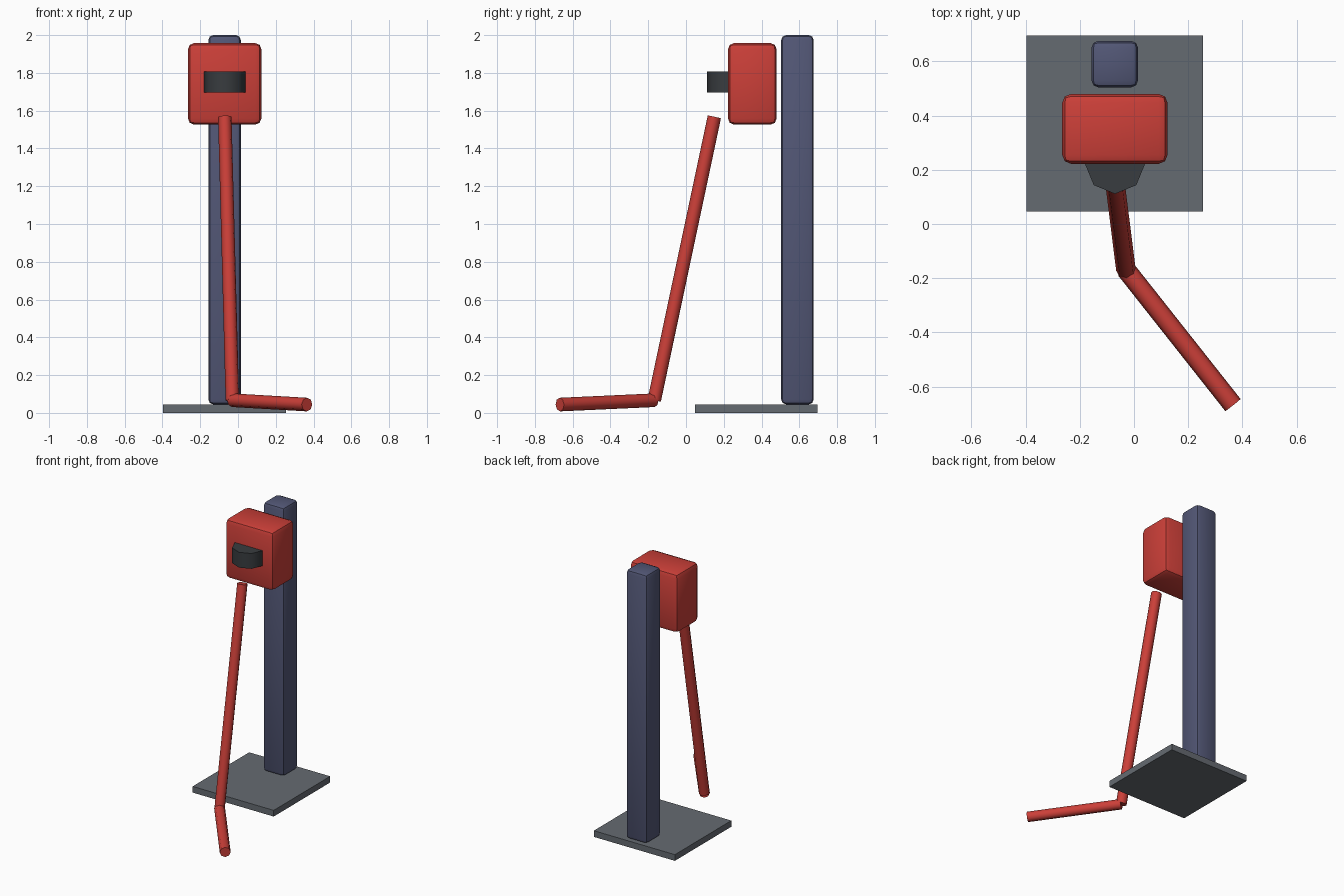
import bpy, math
from mathutils import Vector

if "Cube" in bpy.data.objects:
    bpy.data.objects.remove(bpy.data.objects["Cube"])


def material(name, rgb):
    m = bpy.data.materials.new(name)
    m.diffuse_color = (*rgb, 1)
    m.use_nodes = True
    m.node_tree.nodes["Principled BSDF"].inputs["Base Color"].default_value = m.diffuse_color
    return m


RED = material("red", (0.60, 0.05, 0.04))
BLUE = material("slate_blue", (0.085, 0.095, 0.18))
GREY = material("plate_grey", (0.13, 0.145, 0.165))
DARK = material("dark", (0.04, 0.045, 0.05))


def finish(name, mat, smooth=35):
    o = bpy.context.object
    o.name = name
    o.data.materials.append(mat)
    if smooth:
        bpy.ops.object.shade_smooth_by_angle(angle=math.radians(smooth))
    return o


def box(name, lo, hi, mat, bevel=0):
    lo, hi = Vector(lo), Vector(hi)
    bpy.ops.mesh.primitive_cube_add(size=1, location=(lo + hi) / 2)
    o = bpy.context.object
    o.scale = hi - lo
    bpy.ops.object.transform_apply(location=False, rotation=False, scale=True)
    if bevel:
        b = o.modifiers.new("bevel", "BEVEL")
        b.width, b.segments = bevel, 2
        bpy.ops.object.modifier_apply(modifier="bevel")
    return finish(name, mat, 35 if bevel else 0)


def rod(name, a, b, radius, mat):
    a, b = Vector(a), Vector(b)
    d = b - a
    bpy.ops.mesh.primitive_cylinder_add(
        vertices=8, radius=radius, depth=d.length, location=(a + b) / 2,
        rotation=d.to_track_quat('Z', 'Y').to_euler())
    return finish(name, mat, 50)


# ground plate and upright post
box("base_plate", (-0.397, 0.047, 0), (0.254, 0.695, 0.045), GREY)
box("post", (-0.157, 0.504, 0.045), (0.015, 0.676, 2.0), BLUE, 0.026)

# housing with rounded nozzle block on its front
box("housing", (-0.265, 0.222, 1.526), (0.124, 0.48, 1.958), RED, 0.033)
rod("nozzle_block", (-0.07, 0.222, 1.697), (-0.07, 0.222, 1.808), 0.111, DARK)

# hanging hose and its length along the ground
elbow = (-0.03, -0.168, 0.067)
rod("hose_upper", (-0.07, 0.15, 1.567), elbow, 0.036, RED)
rod("hose_lower", elbow, (0.365, -0.668, 0.044), 0.036, RED)
